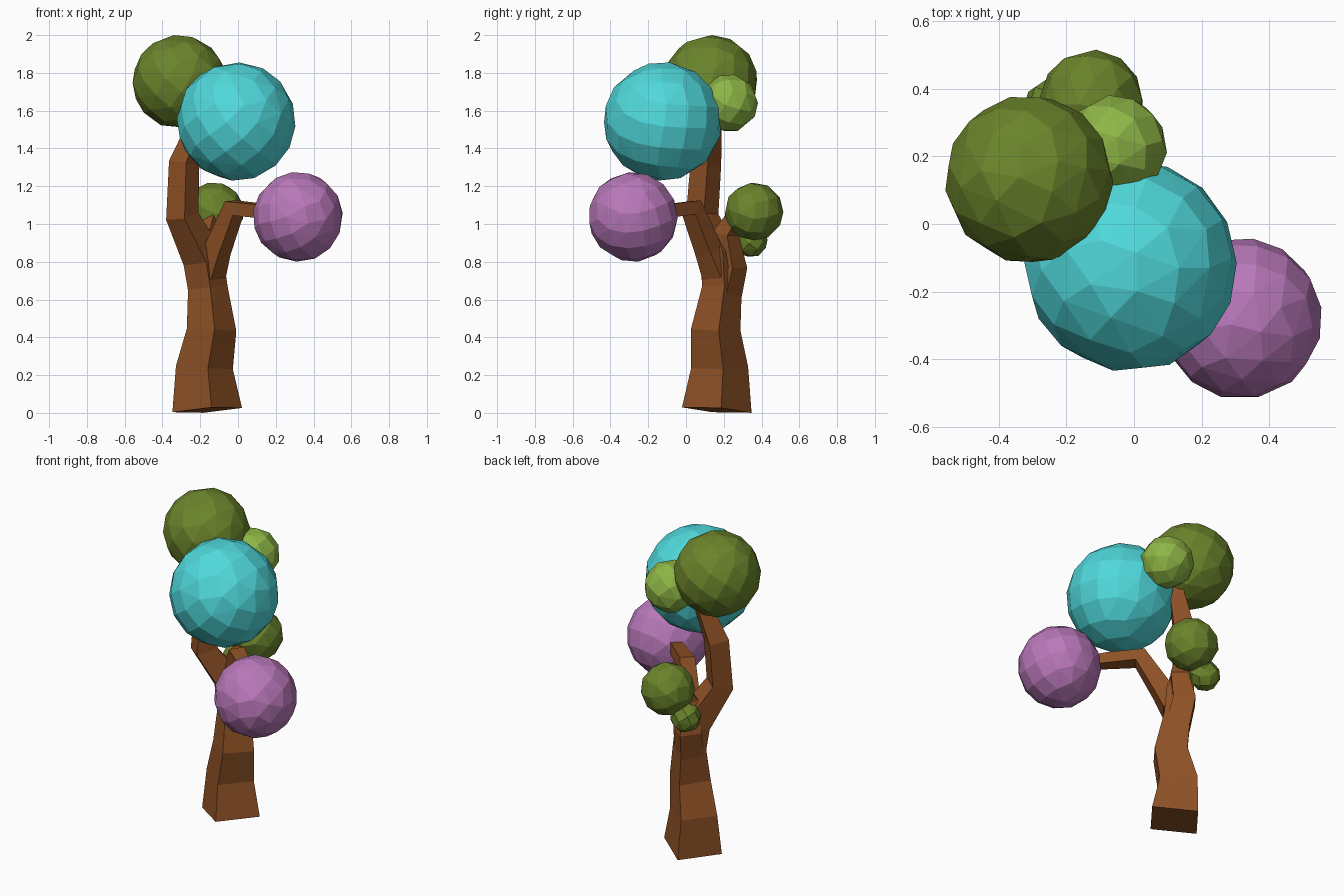
import bpy, bmesh, math
from mathutils import Vector, Matrix

if "Cube" in bpy.data.objects:
    bpy.data.objects.remove(bpy.data.objects["Cube"])


def material(name, rgb):
    m = bpy.data.materials.new(name)
    m.diffuse_color = (*rgb, 1)
    m.use_nodes = True
    m.node_tree.nodes["Principled BSDF"].inputs["Base Color"].default_value = m.diffuse_color
    return m


bark = material("bark brown", (0.27, 0.082, 0.019))
olive = material("olive green", (0.147, 0.231, 0.024))
lime = material("light green", (0.266, 0.462, 0.06))
teal = material("turquoise", (0.08, 0.69, 0.71))
pink = material("mauve", (0.485, 0.188, 0.491))


def finish(name, bm, mat):
    bmesh.ops.recalc_face_normals(bm, faces=bm.faces[:])
    me = bpy.data.meshes.new(name)
    bm.to_mesh(me)
    bm.free()
    me.materials.append(mat)
    ob = bpy.data.objects.new(name, me)
    bpy.context.collection.objects.link(ob)
    return ob


def foliage(name, centre, r, n, mat, turn):
    """Faceted ball: hull of evenly spread points."""
    bm = bmesh.new()
    rot = Matrix.Rotation(turn, 3, Vector((1, 0.6, 0.3)).normalized())
    for i in range(n):
        z = 1 - (2 * i + 1) / n
        a = i * math.pi * (3 - math.sqrt(5))
        s = math.sqrt(1 - z * z)
        p = rot @ Vector((s * math.cos(a), s * math.sin(a), z))
        bm.verts.new(Vector(centre) + p * r)
    bmesh.ops.convex_hull(bm, input=bm.verts[:])
    return finish(name, bm, mat)


def limb(name, path, level_ends=False):
    """Four-sided tapering limb; path items are x, y, z, half diagonal."""
    bm = bmesh.new()
    pts = [Vector(p[:3]) for p in path]
    rings = []
    for i, p in enumerate(pts):
        t = (pts[min(i + 1, len(pts) - 1)] - pts[max(i - 1, 0)]).normalized()
        if level_ends and i == 0:
            t = Vector((-0.07, 0.07, 1)).normalized()
        q = Vector((0, 0, 1)).rotation_difference(t)
        ring = []
        for k in range(4):
            a = math.radians(7 + 90 * k)
            v = p + q @ Vector((math.cos(a), math.sin(a), 0)) * path[i][3]
            ring.append(bm.verts.new(v))
        rings.append(ring)
    for a, b in zip(rings, rings[1:]):
        for k in range(4):
            bm.faces.new((a[k], a[(k + 1) % 4], b[(k + 1) % 4], b[k]))
    bm.faces.new(rings[0][::-1])
    bm.faces.new(rings[-1])
    return finish(name, bm, bark)


# Trunk running into the tall left branch
limb("trunk", [(-0.163, 0.163, 0.015, 0.186), (-0.178, 0.178, 0.24, 0.152),
               (-0.14, 0.157, 0.44, 0.132), (-0.16, 0.19, 0.66, 0.106),
               (-0.185, 0.185, 0.82, 0.11), (-0.295, 0.085, 1.04, 0.088),
               (-0.285, 0.105, 1.32, 0.082), (-0.21, 0.13, 1.52, 0.06),
               (-0.2, 0.13, 1.62, 0.04)], True)

# Side branches
limb("right_branch", [(-0.15, 0.17, 0.74, 0.09), (-0.11, 0.12, 0.86, 0.075),
                      (-0.02, 0.03, 1.085, 0.064), (0.12, -0.09, 1.07, 0.05),
                      (0.26, -0.22, 1.05, 0.035)])
limb("back_branch", [(-0.16, 0.2, 0.62, 0.095), (-0.175, 0.235, 0.77, 0.09),
                     (-0.16, 0.21, 0.95, 0.07), (-0.13, 0.28, 1.06, 0.05)])

# Foliage balls
foliage("top_foliage", (-0.31, 0.132, 1.752), 0.25, 70, olive, 0.2)
foliage("main_foliage", (-0.01, -0.123, 1.543), 0.315, 84, teal, 0.5)
foliage("right_foliage", (0.318, -0.28, 1.038), 0.239, 76, pink, 0.9)
foliage("small_light_foliage", (-0.055, 0.228, 1.64), 0.154, 42, lime, 0.7)
foliage("back_foliage", (-0.125, 0.36, 1.066), 0.156, 46, olive, 1.1)
foliage("back_small_foliage", (-0.238, 0.343, 0.912), 0.09, 30, olive, 0.4)
